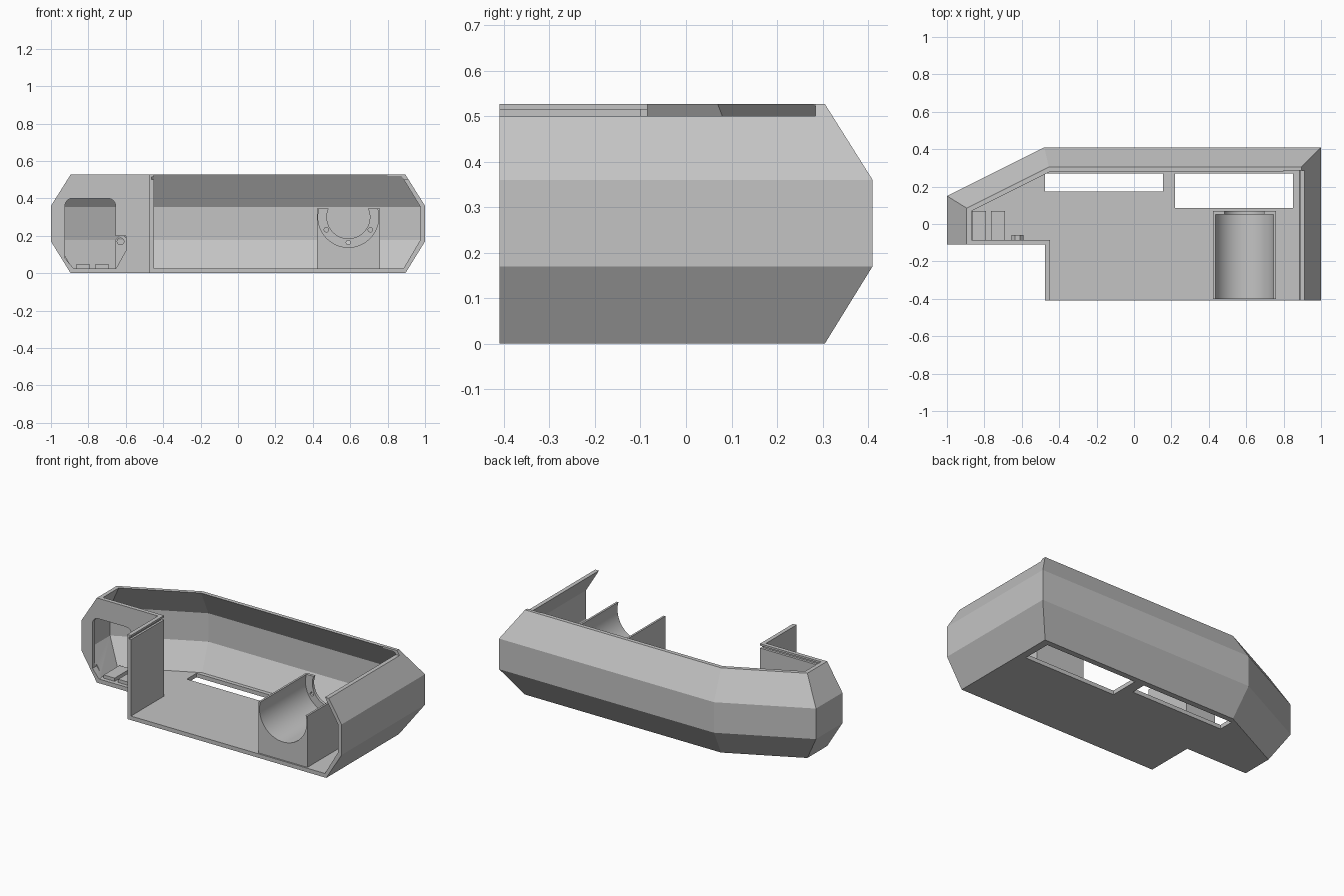
import bpy, bmesh
from math import cos, sin, pi, radians

old = bpy.data.objects.get("Cube")
if old:
    bpy.data.objects.remove(old, do_unlink=True)

grey = bpy.data.materials.new("plain_grey")
grey.use_nodes = True
grey.diffuse_color = (0.55, 0.55, 0.55, 1)
grey.node_tree.nodes["Principled BSDF"].inputs["Base Color"].default_value = (0.55, 0.55, 0.55, 1)


def loft(name, rings):
    """Closed solid through rings of matching points."""
    bm = bmesh.new()
    rows = [[bm.verts.new(p) for p in ring] for ring in rings]
    n = len(rows[0])
    for a, b in zip(rows, rows[1:]):
        for i in range(n):
            j = (i + 1) % n
            bm.faces.new((a[i], a[j], b[j], b[i]))
    bm.faces.new(rows[0][::-1])
    bm.faces.new(rows[-1])
    bmesh.ops.recalc_face_normals(bm, faces=bm.faces)
    mesh = bpy.data.meshes.new(name)
    bm.to_mesh(mesh)
    bm.free()
    mesh.materials.append(grey)
    obj = bpy.data.objects.new(name, mesh)
    bpy.context.collection.objects.link(obj)
    return obj


def prism(name, pts, y0, y1):
    """Front-view profile (x, z) extruded along y."""
    return loft(name, [[(x, y, z) for x, z in pts] for y in (y0, y1)])


def box(name, x0, x1, y0, y1, z0, z1):
    return prism(name, [(x0, z0), (x1, z0), (x1, z1), (x0, z1)], y0, y1)


def arc(cx, cz, r, a0, a1, n):
    return [(cx + r * cos(radians(a0 + (a1 - a0) * i / n)),
             cz + r * sin(radians(a0 + (a1 - a0) * i / n))) for i in range(n + 1)]


def rod(name, cx, cz, r, y0, y1, n=48):
    return prism(name, arc(cx, cz, r, 0, 360, n)[:-1], y0, y1)


def cut(obj, *cutters):
    """Subtract each cutter and remove it."""
    for c in cutters:
        mod = obj.modifiers.new("cut", 'BOOLEAN')
        mod.operation = 'DIFFERENCE'
        mod.solver = 'EXACT'
        mod.object = c
        bpy.context.view_layer.objects.active = obj
        bpy.ops.object.modifier_apply(modifier=mod.name)
        bpy.data.objects.remove(c, do_unlink=True)


def plan(d, z, side_x, nook_y, front_y):
    """Plan outline inset by d on the right, back, diagonal and left sides."""
    def diag(x):
        return 0.15 + 0.5 * (x + 1) - 1.118 * d
    left, back = -1 + d, 0.41 - d
    corner_x = (back + 1.118 * d - 0.15) / 0.5 - 1
    pts = [(left, nook_y), (left, diag(left)), (corner_x, back), (1 - d, back),
           (1 - d, front_y), (side_x, front_y), (side_x, nook_y)]
    return [(x, y, z) for x, y in pts]


# Housing: faceted outer shape, hollowed out, open at the top and front
housing = loft("housing", [plan(d, z, -0.475, -0.11, -0.41) for d, z in
                           ((0.105, 0), (0, 0.17), (0, 0.36), (0.105, 0.527))])
hollow = loft("hollow", [plan(d, z, -0.45, -0.085, -0.5) for d, z in
                         ((0.115, 0.025), (0.025, 0.178), (0.025, 0.355), (0.132, 0.53), (0.132, 0.6))])
cut(housing, hollow)

# Floor slots, lowered right rim and lid grooves
cut(housing,
    box("slot_a", -0.475, 0.155, 0.175, 0.27, -0.1, 0.1),
    box("slot_b", 0.22, 0.85, 0.085, 0.27, -0.1, 0.1),
    box("rim_cut", 0.8, 1.1, -0.5, 0.285, 0.5, 0.6),
    box("side_groove", -0.463, -0.44, -0.5, -0.07, 0.5, 0.515),
    box("nook_groove", -0.86, -0.445, -0.1, -0.07, 0.5, 0.515))

# Window in the small front wall, with a pocket for the screw lug
window = ([(-0.925, 0.08), (-0.88, 0.026), (-0.652, 0.026), (-0.6, 0.12), (-0.6, 0.2), (-0.655, 0.2)]
          + arc(-0.695, 0.36, 0.04, 0, 90, 6) + arc(-0.885, 0.36, 0.04, 90, 180, 6))
cut(housing, prism("window", window, -0.2, -0.07))

# Screw lug behind the window
lug = prism("screw_lug", [(-0.655, 0.02), (-0.59, 0.02), (-0.59, 0.18), (-0.61, 0.2),
                          (-0.635, 0.2), (-0.655, 0.18)], -0.085, -0.06)
cut(lug, rod("lug_hole", -0.628, 0.17, 0.018, -0.2, 0.1, 20))

# Floor pads in the nook
for i, x in enumerate((-0.865, -0.765)):
    box(f"floor_pad_{i + 1}", x, x + 0.075, -0.085, 0.07, 0.02, 0.046)

# Cradle with a half-round bore and a drilled end flange
CX, CZ = 0.59, 0.3
cradle = box("motor_cradle", 0.422, 0.758, -0.4, 0.07, 0.02, 0.345)
cut(cradle,
    rod("bore", CX, CZ, 0.162, -0.5, 0.052, 64),
    rod("flange_bore", CX, CZ, 0.115, -0.1, 0.2, 64))
for a in (-150, -90, -30):
    x, z = CX + 0.136 * cos(a * pi / 180), CZ + 0.136 * sin(a * pi / 180)
    cut(cradle, rod("flange_hole", x, z, 0.012, 0, 0.2, 16))

# Smooth round surfaces, keep hard edges
for obj in (cradle, lug, housing):
    bpy.ops.object.select_all(action='DESELECT')
    obj.select_set(True)
    bpy.context.view_layer.objects.active = obj
    bpy.ops.object.shade_smooth_by_angle(angle=radians(20))
